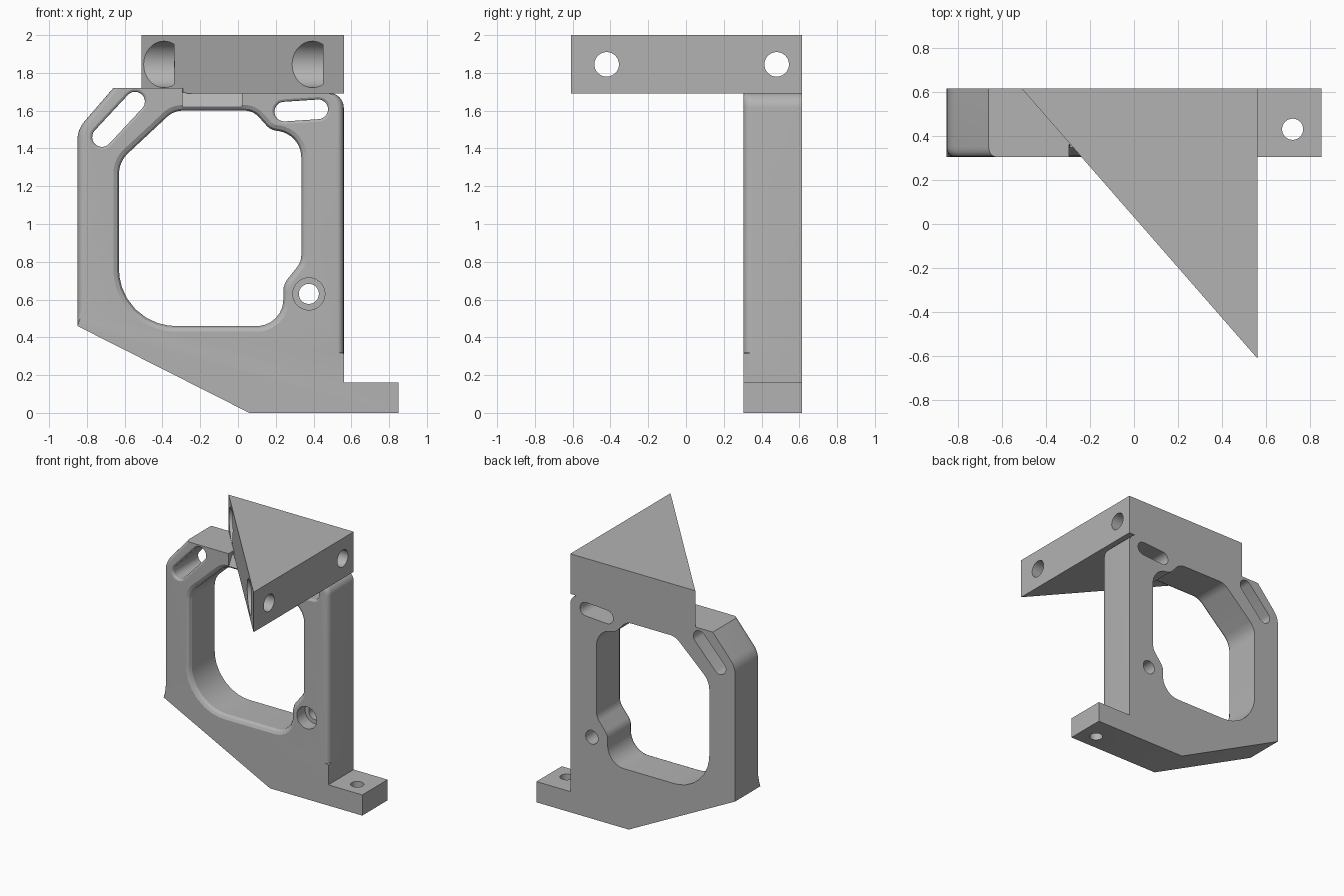
import bpy, bmesh, math
from mathutils import Vector

cube = bpy.data.objects.get("Cube")
if cube:
    bpy.data.objects.remove(cube)

grey = bpy.data.materials.new("plain grey")
grey.use_nodes = True
colour = (0.45, 0.45, 0.45, 1)
grey.diffuse_color = colour
grey.node_tree.nodes["Principled BSDF"].inputs["Base Color"].default_value = colour

FRONT, BACK, FILLET = 0.305, 0.615, 0.045


def rounded(corners, steps=8):
    """Turn (x, z, radius) corners into a closed outline with arcs."""
    out = []
    n = len(corners)
    for i, (x, z, r) in enumerate(corners):
        p = Vector((x, z))
        if r == 0:
            out.append(p)
            continue
        a = (Vector(corners[i - 1][:2]) - p).normalized()
        b = (Vector(corners[(i + 1) % n][:2]) - p).normalized()
        half = a.angle(b) / 2
        centre = p + (a + b).normalized() * r / math.sin(half)
        u = p + a * r / math.tan(half) - centre
        w = p + b * r / math.tan(half) - centre
        out += [centre + u.lerp(w, k / steps).normalized() * r for k in range(steps + 1)]
    return out


def slot(a, b, r, steps=12):
    """Stadium outline around the line from a to b."""
    a, b = Vector(a), Vector(b)
    start = math.atan2(b.y - a.y, b.x - a.x) - math.pi / 2
    out = []
    for c, turn in ((b, 0), (a, math.pi)):
        for k in range(steps + 1):
            t = start + turn + math.pi * k / steps
            out.append(c + Vector((math.cos(t), math.sin(t))) * r)
    return out


def grow(points, d):
    """Offset a counter-clockwise outline outwards."""
    out = []
    for i, p in enumerate(points):
        e = (p - points[i - 1]).normalized()
        f = (points[(i + 1) % len(points)] - p).normalized()
        m = Vector((e.y + f.y, -e.x - f.x)).normalized()
        out.append(p + m * d / max(0.5, m.dot(Vector((e.y, -e.x)))))
    return out


def loft(name, rings):
    """Solid through matching rings of 3D points."""
    bm = bmesh.new()
    loops = [[bm.verts.new(p) for p in ring] for ring in rings]
    for lo, hi in zip(loops, loops[1:]):
        for i in range(len(lo)):
            bm.faces.new((lo[i - 1], lo[i], hi[i], hi[i - 1]))
    bm.faces.new(loops[0])
    bm.faces.new(loops[-1])
    bmesh.ops.recalc_face_normals(bm, faces=bm.faces)
    mesh = bpy.data.meshes.new(name)
    bm.to_mesh(mesh)
    bm.free()
    obj = bpy.data.objects.new(name, mesh)
    bpy.context.collection.objects.link(obj)
    mesh.materials.append(grey)
    return obj


def along_y(points, y):
    return [(p.x, y, p.y) for p in points]


def cylinder(axis, a, b, u, v, r, sides=40):
    """Cylinder from a to b along x, y or z, centred on the other two."""
    rings = []
    for s in (a, b):
        ring = []
        for k in range(sides):
            t = math.tau * k / sides
            p = [u + r * math.cos(t), v + r * math.sin(t)]
            p.insert("xyz".index(axis), s)
            ring.append(p)
        rings.append(ring)
    return loft("cutter", rings)


def cut(target, cutter):
    cutter.hide_render = True
    mod = target.modifiers.new("cut", 'BOOLEAN')
    mod.operation, mod.solver, mod.object = 'DIFFERENCE', 'EXACT', cutter
    with bpy.context.temp_override(object=target, active_object=target):
        bpy.ops.object.modifier_apply(modifier=mod.name)
    bpy.data.objects.remove(cutter)


def bevelled_hole(target, points, bevel):
    """Through cut along y with a bevelled front edge."""
    cut(target, loft("cutter", [along_y(grow(points, bevel), 0.2),
                                along_y(grow(points, bevel), FRONT),
                                along_y(grow(points, bevel * 0.35), FRONT + bevel * 0.35),
                                along_y(points, FRONT + bevel),
                                along_y(points, 0.7)]))


# Frame plate with foot, rounded along the front of both upright sides
outline = rounded([
    (-0.85, 0.46, 0), (0.06, 0, 0), (0.85, 0, 0), (0.85, 0.16, 0),
    (0.56, 0.16, 0), (0.56, 0.315, 0), (0.56, 0.32, 0), (0.56, 1.695, 0.08),
    (-0.29, 1.695, 0), (-0.29, 1.72, 0), (-0.66, 1.72, 0),
    (-0.85, 1.5, 0.15), (-0.85, 0.55, 0), (-0.84999, 0.5, 0)])


def eased(p, d):
    if p.x < -0.6 and p.y > 0.48:
        return Vector((p.x + d * min(1, (p.y - 0.46) / 0.09), p.y))
    if p.x > 0.45 and p.y > 0.317:
        return Vector((p.x - d, p.y))
    return p


rings = [along_y(outline, BACK)]
for k in range(6):
    t = math.pi / 2 * k / 5
    rings.append(along_y([eased(p, 0.033 * (1 - math.cos(t))) for p in outline],
                         FRONT + FILLET * (1 - math.sin(t))))
frame = loft("frame", rings)

# Main window
window = rounded([
    (-0.63, 0.46, 0.3), (0.24, 0.46, 0.14), (0.24, 0.68, 0.1), (0.335, 0.8, 0.1),
    (0.335, 1.47, 0.14), (0.17, 1.5, 0.08), (0.08, 1.6, 0.1),
    (-0.34, 1.6, 0.12), (-0.63, 1.33, 0.15)])
bevelled_hole(frame, window, 0.03)

# Two adjusting slots
bevelled_hole(frame, slot((-0.72, 1.46), (-0.545, 1.648), 0.052), 0.013)
bevelled_hole(frame, slot((0.245, 1.595), (0.425, 1.607), 0.052), 0.013)

# Stepped screw hole and foot hole
cut(frame, cylinder("y", 0.2, 0.7, 0.375, 0.63, 0.053))
cut(frame, cylinder("y", 0.2, FRONT + 0.1, 0.375, 0.63, 0.085))
cut(frame, cylinder("z", -0.1, 0.3, 0.72, 0.43, 0.048))

# Sloped relief beneath the corner block
relief = [(0.295, 1.59), (0.365, 1.73), (0.295, 1.73)]
cut(frame, loft("cutter", [[(x, y, z) for y, z in relief] for x in (-0.295, 0.02)]))

# Triangular corner block with two counterbored cross holes
triangle = [(-0.51, BACK), (0.56, BACK), (0.56, -0.61)]
block = loft("corner_block", [[(x, y, z) for x, y in triangle] for z in (1.69, 2)])
for y, floor in ((-0.42, 0.45), (0.48, -0.34)):
    cut(block, cylinder("x", -1, 1, y, 1.845, 0.065))
    cut(block, cylinder("x", -1, floor, y, 1.845, 0.123))

# Smooth arcs, sharp edges
for obj in (frame, block):
    bpy.ops.object.select_all(action='DESELECT')
    obj.select_set(True)
    bpy.context.view_layer.objects.active = obj
    bpy.ops.object.shade_smooth_by_angle(angle=math.radians(28))
